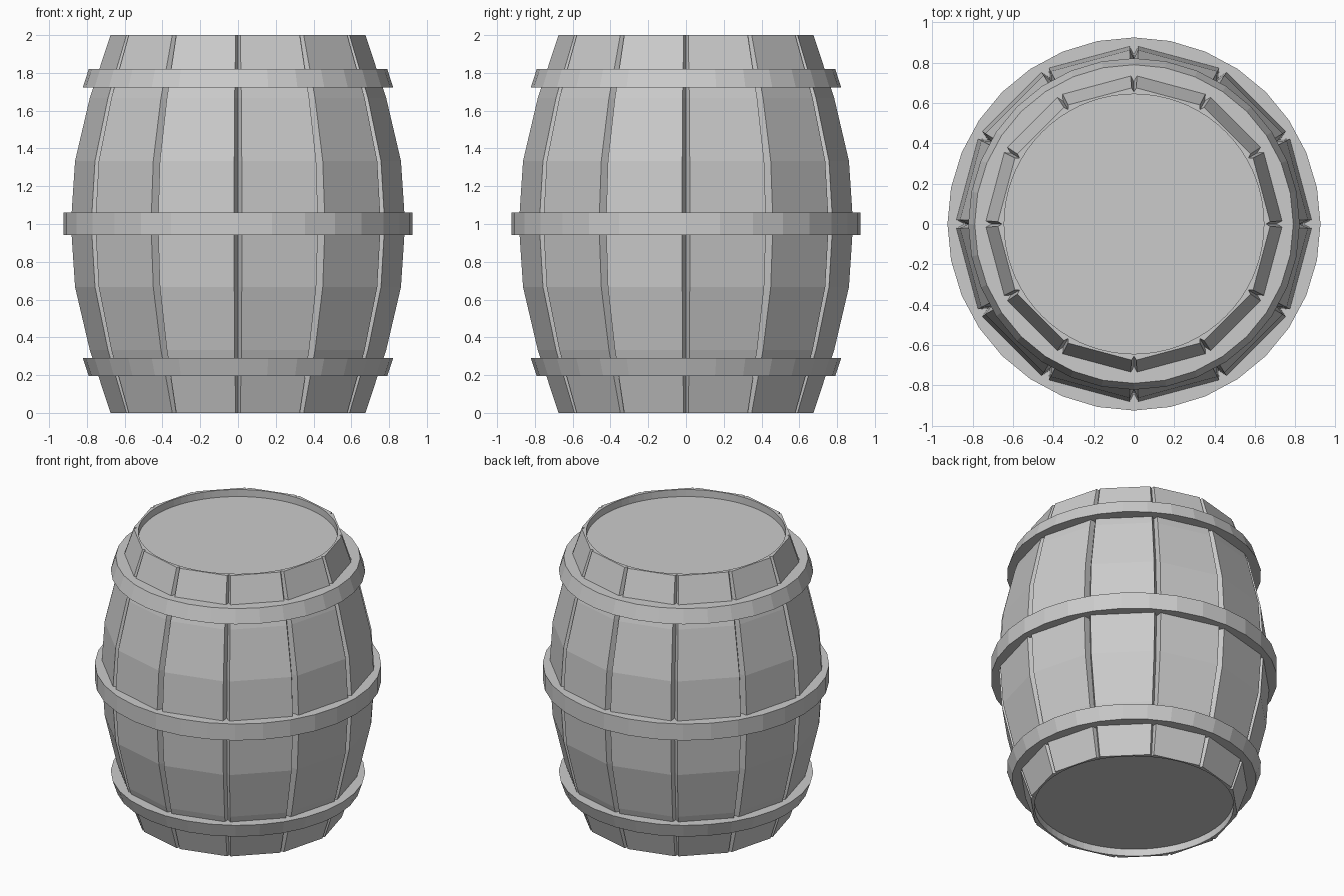
import bpy, bmesh
from math import sin, cos, pi, radians

cube = bpy.data.objects.get("Cube")
if cube:
    bpy.data.objects.remove(cube)

grey = bpy.data.materials.new("plain grey")
grey.use_nodes = True
colour = (0.6, 0.6, 0.6, 1)
grey.diffuse_color = colour
grey.node_tree.nodes["Principled BSDF"].inputs["Base Color"].default_value = colour

STAVES = 12
HALF = pi / STAVES


def finish(name, bm):
    bmesh.ops.recalc_face_normals(bm, faces=bm.faces)
    mesh = bpy.data.meshes.new(name)
    bm.to_mesh(mesh)
    bm.free()
    mesh.materials.append(grey)
    obj = bpy.data.objects.new(name, mesh)
    bpy.context.collection.objects.link(obj)
    return obj


def bridge(bm, a, b):
    for i in range(len(a)):
        j = (i + 1) % len(a)
        bm.faces.new((a[i], a[j], b[j], b[i]))


def circle(bm, r, z, angles):
    return [bm.verts.new((r * cos(a), r * sin(a), z)) for a in angles]


# Each stave is a flat chord between two V grooves
def stave_ring(bm, r, z, gap, depth):
    points = []
    for k in range(STAVES):
        middle = (2 * k + 1) * HALF
        edge = HALF - gap / r
        points.append(((r - depth) * cos(middle - HALF), (r - depth) * sin(middle - HALF)))
        for t in (-1, -0.5, 0, 0.5, 1):
            a = middle + t * edge
            s = r * cos(edge) / cos(t * edge)
            points.append((s * cos(a), s * sin(a)))
    return [bm.verts.new((x, y, z)) for x, y in points]


# Staves: bulging outer wall, thin rims and recessed round heads
bm = bmesh.new()
half_profile = [(0.675, 0, 0.012, 0.02), (0.785, 1 / 3, 0.018, 0.037),
                (0.863, 2 / 3, 0.02, 0.043), (0.885, 1, 0.021, 0.045)]
profile = half_profile + [(r, 2 - z, g, d) for r, z, g, d in half_profile[-2::-1]]
rings = [stave_ring(bm, *p) for p in profile]
for low, high in zip(rings, rings[1:]):
    bridge(bm, low, high)

for outer, rim_z, head_z in ((rings[0], 0, 0.05), (rings[-1], 2, 1.95)):
    angles = [2 * pi * i / len(outer) for i in range(len(outer))]
    rim = circle(bm, 0.644, rim_z, angles)
    head = circle(bm, 0.644, head_z, angles)
    bridge(bm, outer, rim)
    bridge(bm, rim, head)
    bm.faces.new(head)
finish("barrel_staves", bm)


# Hoops: faceted bands closed on the inside
def hoop(name, z0, z1, r0, r1, inner):
    bm = bmesh.new()
    angles = [2 * pi * i / 32 for i in range(32)]
    loops = [circle(bm, r, z, angles)
             for r, z in ((inner, z0), (r0, z0), (r1, z1), (inner, z1))]
    for i in range(4):
        bridge(bm, loops[i], loops[(i + 1) % 4])
    finish(name, bm)


hoop("lower_hoop", 0.195, 0.29, 0.79, 0.822, 0.69)
hoop("middle_hoop", 0.943, 1.06, 0.925, 0.925, 0.81)
hoop("upper_hoop", 1.71 + 0.013, 1.82, 0.822, 0.79, 0.69)
